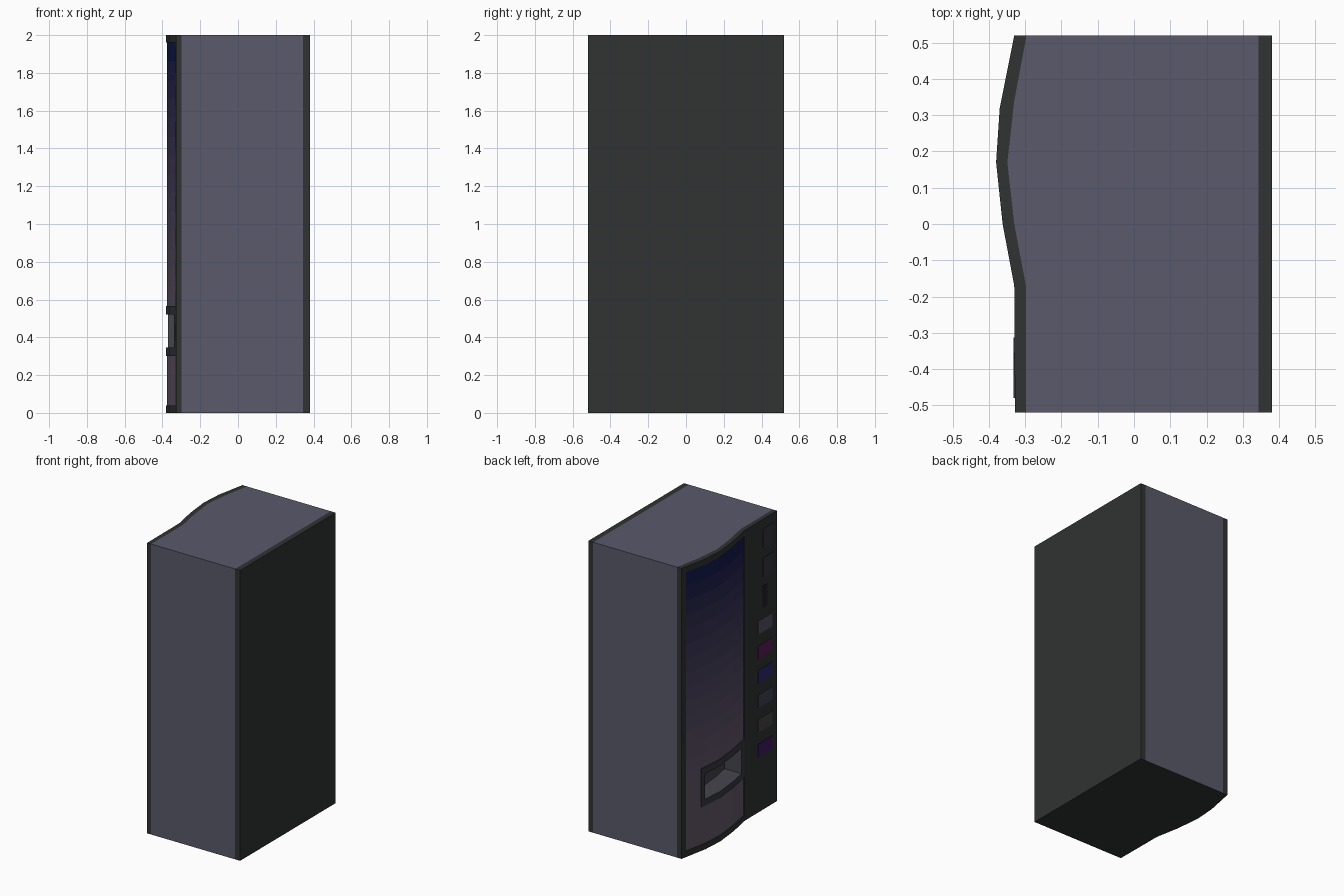
import bpy, bmesh
from mathutils import Vector

if "Cube" in bpy.data.objects:
    bpy.data.objects.remove(bpy.data.objects["Cube"])

# Curved front outline (y, x) and the seam line behind it
FRONT = [(0.52, -0.33), (0.32, -0.37), (0.17, -0.38), (0.0, -0.362), (-0.17, -0.33), (-0.52, -0.328)]
SEAM = [(0.52, -0.296), (0.34, -0.33), (0.17, -0.349), (0.0, -0.33), (-0.17, -0.298), (-0.52, -0.298)]
SEAM_BACK, BACK, HALF, TOP = 0.343, 0.38, 0.52, 2.0


def material(name, rgb):
    m = bpy.data.materials.new(name)
    m.diffuse_color = (*rgb, 1)
    m.use_nodes = True
    m.node_tree.nodes["Principled BSDF"].inputs["Base Color"].default_value = m.diffuse_color
    return m


DARK = material("dark_trim", (0.03, 0.033, 0.032))
BODY = material("cabinet_grey", (0.10, 0.10, 0.145))
FRAME = material("frame_grey", (0.04, 0.042, 0.05))
BIN = material("bin_grey", (0.06, 0.06, 0.075))


def x_at(line, y):
    for (y0, x0), (y1, x1) in zip(line, line[1:]):
        if y0 >= y >= y1:
            return x0 + (x1 - x0) * (y0 - y) / (y0 - y1)


class Part:
    """Collects outward-facing polygons into one named object."""
    def __init__(self, name, mats):
        self.name, self.mats, self.bm = name, mats, bmesh.new()

    def face(self, pts, out, mat=0):
        f = self.bm.faces.new([self.bm.verts.new(p) for p in pts])
        f.normal_update()
        if f.normal.dot(Vector(out)) < 0:
            f.normal_flip()
        f.material_index = mat

    def finish(self):
        bmesh.ops.remove_doubles(self.bm, verts=self.bm.verts[:], dist=1e-5)
        me = bpy.data.meshes.new(self.name)
        self.bm.to_mesh(me)
        self.bm.free()
        for m in self.mats:
            me.materials.append(m)
        ob = bpy.data.objects.new(self.name, me)
        bpy.context.collection.objects.link(ob)


def band(part, line_a, line_b, ys, bottom_mat=0):
    """Top, bottom and side walls of the slice between two lines across y."""
    for y0, y1 in zip(ys, ys[1:]):
        for z, out in ((TOP, (0, 0, 1)), (0, (0, 0, -1))):
            part.face([(line_a(y0), y0, z), (line_b(y0), y0, z),
                       (line_b(y1), y1, z), (line_a(y1), y1, z)], out, bottom_mat if z == 0 else 0)
    for y, s in ((HALF, 1), (-HALF, -1)):
        part.face([(line_a(y), y, 0), (line_b(y), y, 0), (line_b(y), y, TOP), (line_a(y), y, TOP)], (0, s, 0))


front = lambda y: x_at(FRONT, y)
seam = lambda y: x_at(SEAM, y)
seam_back = lambda y: SEAM_BACK
back = lambda y: BACK

# Cabinet body and dark back panel
cabinet = Part("cabinet", [BODY, DARK])
band(cabinet, seam, seam_back, [p[0] for p in SEAM], 1)
cabinet.finish()
back_panel = Part("back_panel", [DARK])
band(back_panel, seam_back, back, [HALF, -HALF])
back_panel.face([(BACK, -HALF, 0), (BACK, HALF, 0), (BACK, HALF, TOP), (BACK, -HALF, TOP)], (1, 0, 0))
back_panel.finish()

# Front: grid of cells, each belonging to a part with its own depth
YS = [0.52, 0.48, 0.35, 0.32, 0.17, 0.0, -0.12, -0.16, -0.17, -0.52]
ROWS = 14
ZS = [0, 0.04, 0.30, 0.345, 0.52, 0.565] + [0.565 + (1.96 - 0.565) * i / ROWS for i in range(1, ROWS + 1)] + [TOP]
DEPTH = {"shell": 0, "display": 0.005, "frame": 0.0, "bin": 0.13}


def shade(z):
    t = min(1, max(0, (z - 0.5) / 1.4))
    low, high = (0.13, 0.10, 0.15), (0.006, 0.01, 0.075)
    return [a + (b - a) * t for a, b in zip(low, high)]


mids = [(a + b) / 2 for a, b in zip(ZS, ZS[1:])]
parts = {"shell": Part("front_shell", [DARK]),
         "display": Part("display_panel", [material(f"display_{i}", shade(z)) for i, z in enumerate(mids)]),
         "frame": Part("dispenser_frame", [FRAME]),
         "bin": Part("dispenser_bin", [BIN])}


def kind(i, j):
    if not (0 <= i < len(YS) - 1 and 0 <= j < len(ZS) - 1):
        return None
    y, z = (YS[i] + YS[i + 1]) / 2, mids[j]
    if -0.12 < y < 0.32 and 0.345 < z < 0.52:
        return "bin"
    if -0.16 < y < 0.35 and 0.30 < z < 0.565:
        return "frame"
    if -0.16 < y < 0.48 and 0.04 < z < 1.96:
        return "display"
    return "shell"


def wall(a, b, ya, za, yb, zb, direction):
    """Step between two neighbouring cells of different depth."""
    if a is None or b is None or DEPTH[a] == DEPTH[b]:
        return
    deep = a if DEPTH[a] > DEPTH[b] else b
    d = Vector(direction) * (-1 if deep == a else 1)
    pts = [(front(y) + DEPTH[k], y, z) for k, y, z in ((a, ya, za), (a, yb, zb), (b, yb, zb), (b, ya, za))]
    target = parts["shell"] if deep == "display" else parts[deep]
    target.face(pts, d)


for i in range(len(YS) - 1):
    for j in range(len(ZS) - 1):
        k = kind(i, j)
        y0, y1, z0, z1 = YS[i], YS[i + 1], ZS[j], ZS[j + 1]
        a, b = front(y0) + DEPTH[k], front(y1) + DEPTH[k]
        parts[k].face([(a, y0, z0), (b, y1, z0), (b, y1, z1), (a, y0, z1)], (-1, 0, 0), j if k == "display" else 0)
        wall(k, kind(i + 1, j), y1, z0, y1, z1, (0, -1, 0))
        wall(k, kind(i, j + 1), y0, z1, y1, z1, (0, 0, 1))
band(parts["shell"], front, seam, [p[0] for p in FRONT])
for p in parts.values():
    p.finish()


# Control column: slots and selection buttons
def plate(name, y0, y1, z0, z1, rgb, t=0.003):
    bpy.ops.mesh.primitive_cube_add(size=1, location=(-0.329, (y0 + y1) / 2, (z0 + z1) / 2))
    ob = bpy.context.object
    ob.name = name
    ob.scale = (2 * t, abs(y1 - y0), z1 - z0)
    ob.data.materials.append(material(name + "_colour", rgb))


plate("price_display", -0.37, -0.48, 1.80, 1.935, (0.035, 0.035, 0.05))
plate("bill_slot", -0.37, -0.48, 1.60, 1.735, (0.035, 0.035, 0.05))
plate("coin_slot", -0.355, -0.41, 1.39, 1.54, (0.015, 0.015, 0.018))
COLOURS = [(0.09, 0.085, 0.13), (0.10, 0.012, 0.10), (0.025, 0.022, 0.16),
           (0.05, 0.055, 0.085), (0.07, 0.055, 0.065), (0.05, 0.01, 0.12)]
for n, c in enumerate(COLOURS):
    top = 1.317 - 0.169 * n
    plate(f"button_{n + 1}", -0.313, -0.468, top - 0.09, top, c)
